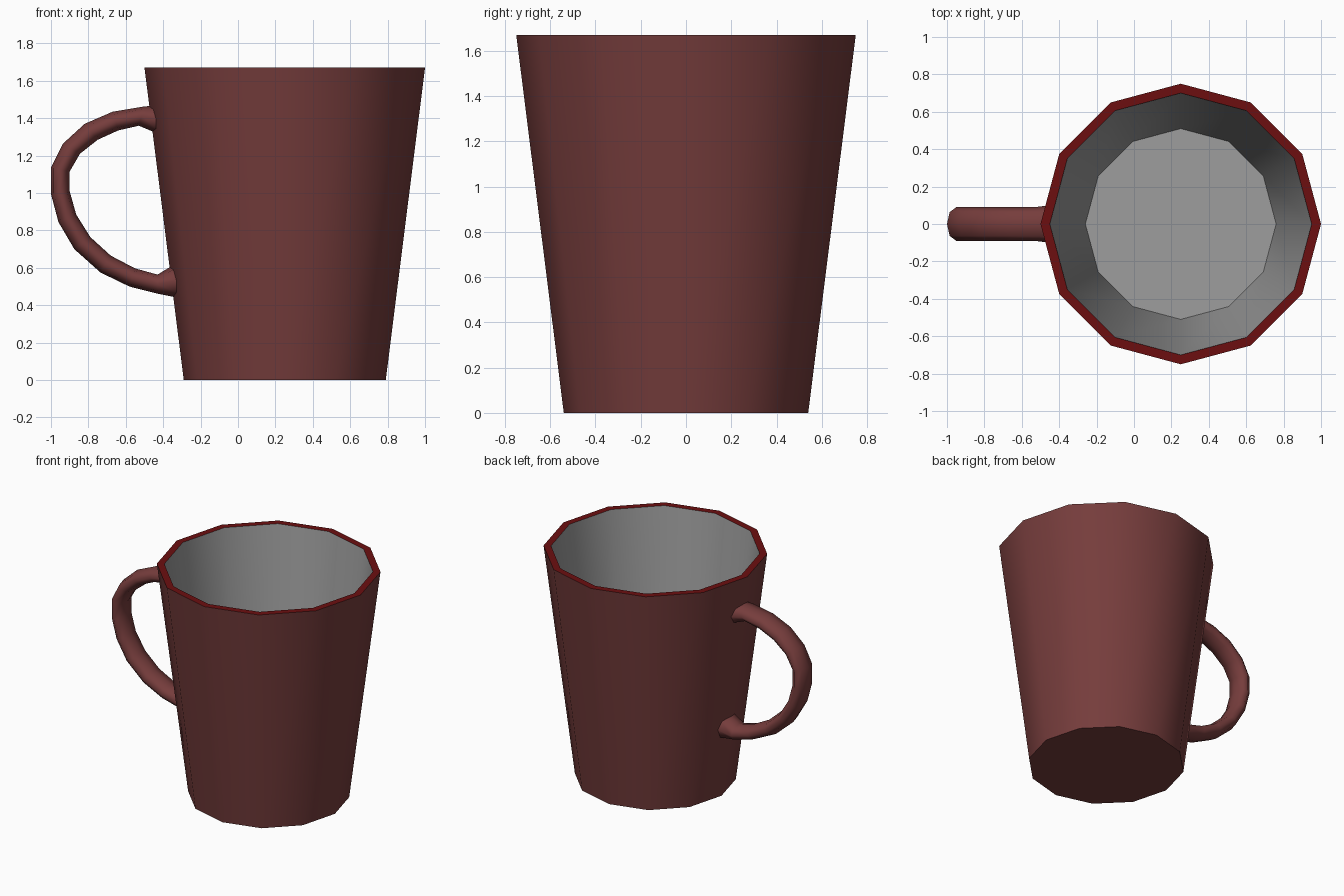
import bpy, bmesh, math
from mathutils import Vector

if "Cube" in bpy.data.objects:
    bpy.data.objects.remove(bpy.data.objects["Cube"])


def material(name, rgb):
    m = bpy.data.materials.new(name)
    m.diffuse_color = (*rgb, 1.0)
    m.use_nodes = True
    m.node_tree.nodes["Principled BSDF"].inputs["Base Color"].default_value = m.diffuse_color
    return m


BROWN = material("brown_red", (0.18, 0.046, 0.045))
RIM = material("dark_red", (0.15, 0.0045, 0.005))
GREY = material("inner_grey", (0.34, 0.34, 0.34))


def skin(name, rings, mats, band_mat, smooth_angle):
    """Join rings of points into a capped tube; band_mat gives a slot per band."""
    bm = bmesh.new()
    loops = [[bm.verts.new(p) for p in ring] for ring in rings]
    n = len(loops[0])
    bm.faces.new(loops[0][::-1]).material_index = band_mat[0]
    for k, (a, b) in enumerate(zip(loops, loops[1:])):
        for i in range(n):
            j = (i + 1) % n
            bm.faces.new((a[i], a[j], b[j], b[i])).material_index = band_mat[k]
    bm.faces.new(loops[-1]).material_index = band_mat[-1]
    bmesh.ops.recalc_face_normals(bm, faces=bm.faces[:])
    me = bpy.data.meshes.new(name)
    bm.to_mesh(me)
    bm.free()
    ob = bpy.data.objects.new(name, me)
    bpy.context.collection.objects.link(ob)
    for m in mats:
        me.materials.append(m)
    bpy.ops.object.select_all(action='DESELECT')
    ob.select_set(True)
    bpy.context.view_layer.objects.active = ob
    bpy.ops.object.shade_smooth_by_angle(angle=math.radians(smooth_angle))
    return ob


# Mug body: 12-sided profile (radius, height) from base, over the rim, to inner floor
profile = [(0.54, 0), (0.75, 1.67), (0.70, 1.67), (0.51, 0.12)]
rings = [[(0.25 + r * math.cos(i * math.pi / 6), r * math.sin(i * math.pi / 6), z)
          for i in range(12)] for r, z in profile]
skin("mug_body", rings, [BROWN, RIM, GREY], [0, 1, 2], 40)

# Handle: outer and inner edge points (x, z) with half width in y
path = [((-0.435, 1.468), (-0.435, 1.32), 0.102),
        ((-0.50, 1.463), (-0.53, 1.36), 0.092),
        ((-0.67, 1.435), (-0.64, 1.335), 0.09),
        ((-0.82, 1.37), (-0.75, 1.285), 0.09),
        ((-0.935, 1.265), (-0.845, 1.21), 0.09),
        ((-1.0, 1.135), (-0.90, 1.115), 0.09),
        ((-1.0, 0.995), (-0.90, 1.01), 0.09),
        ((-0.96, 0.845), (-0.865, 0.885), 0.09),
        ((-0.875, 0.70), (-0.79, 0.765), 0.09),
        ((-0.735, 0.575), (-0.68, 0.665), 0.09),
        ((-0.58, 0.50), (-0.55, 0.597), 0.09),
        ((-0.43, 0.462), (-0.43, 0.564), 0.092),
        ((-0.33, 0.442), (-0.33, 0.625), 0.102)]
sections = []
for (ox, oz), (ix, iz), w in path:
    o, n = Vector((ox, 0, oz)), Vector((ix, 0, iz))
    c, h = (o + n) / 2, (o - n) / 2
    sections.append([c + h * math.cos(t) + Vector((0, w * math.sin(t), 0))
                     for t in (i * math.pi / 4 for i in range(8))])
skin("handle", sections, [BROWN], [0] * (len(path) - 1), 75)
